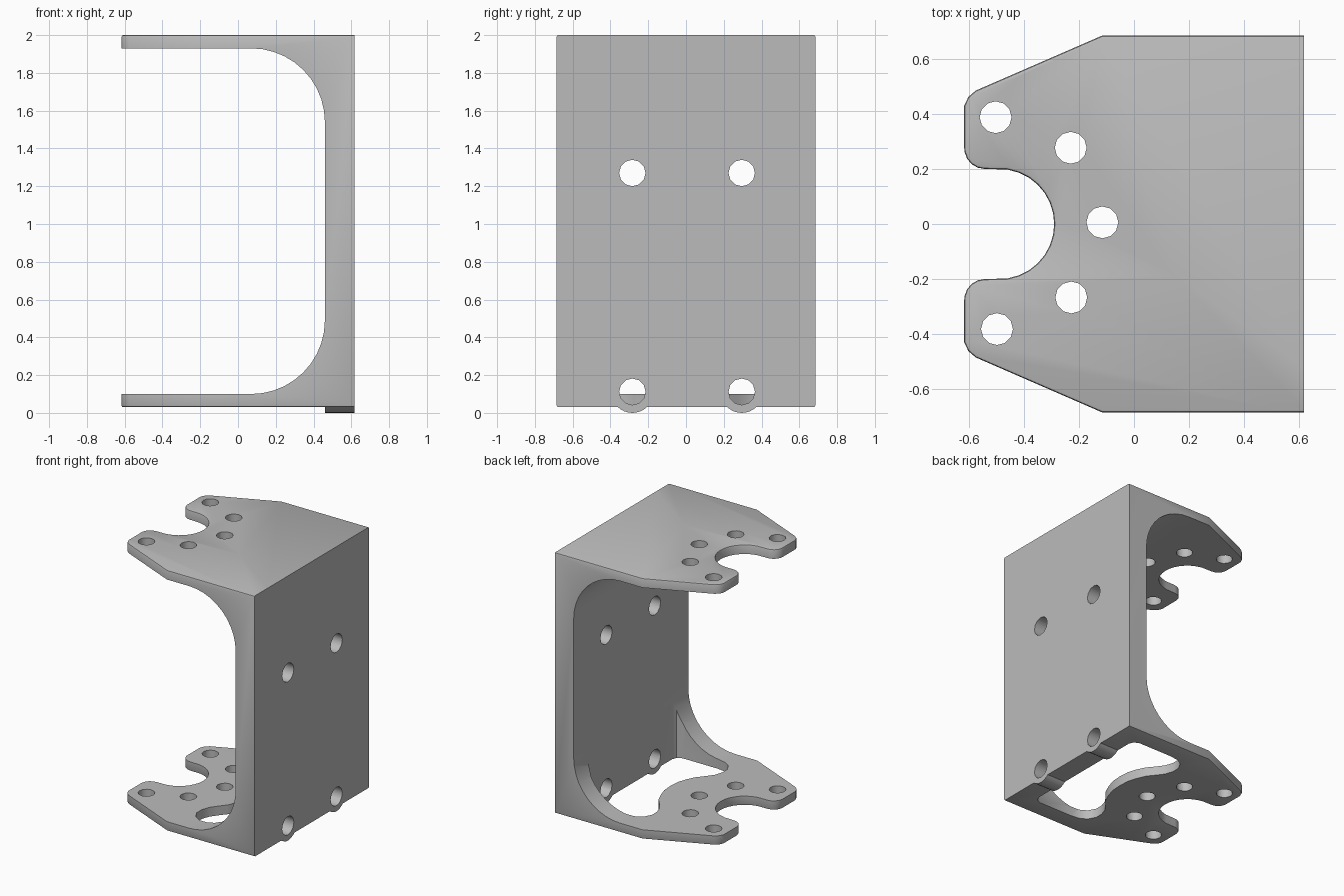
import bpy, bmesh, math
from mathutils import Vector

cube = bpy.data.objects.get("Cube")
if cube:
    bpy.data.objects.remove(cube, do_unlink=True)

X, Y = 0.617, 0.685          # half width and half depth
Z0, Z1 = 0.03, 2.0           # underside and top of the bracket
WALL, PLATE = 0.46, 0.07     # inner wall face, plate thickness
FILLET = 0.39

grey = bpy.data.materials.new("plain_grey")
grey.use_nodes = True
colour = (0.5, 0.5, 0.5, 1)
grey.diffuse_color = colour
grey.node_tree.nodes["Principled BSDF"].inputs["Base Color"].default_value = colour


def arc(cx, cy, r, a0, a1, n):
    """Points along an arc, angles in degrees."""
    angles = [math.radians(a0 + (a1 - a0) * i / n) for i in range(n + 1)]
    return [(cx + r * math.cos(a), cy + r * math.sin(a)) for a in angles]


def prism(name, points, place, sweep, rim=0):
    """Extrude a closed outline; place maps 2D to 3D, rim bevels the end edges."""
    bm = bmesh.new()
    face = bm.faces.new([bm.verts.new(place(*p)) for p in points])
    ext = bmesh.ops.extrude_face_region(bm, geom=[face])
    moved = [v for v in ext["geom"] if isinstance(v, bmesh.types.BMVert)]
    bmesh.ops.translate(bm, verts=moved, vec=sweep)
    bmesh.ops.recalc_face_normals(bm, faces=bm.faces)
    if rim:
        edges = [e for e in bm.edges if abs(e.verts[0].co.z - e.verts[1].co.z) < 1e-5]
        bmesh.ops.bevel(bm, geom=edges, offset=rim, segments=2, profile=0.5,
                        affect='EDGES')
    mesh = bpy.data.meshes.new(name)
    bm.to_mesh(mesh)
    bm.free()
    mesh.materials.append(grey)
    ob = bpy.data.objects.new(name, mesh)
    bpy.context.collection.objects.link(ob)
    return ob


def combine(target, tool, operation):
    """Apply a boolean and discard the tool."""
    tool.hide_render = True
    bpy.context.view_layer.objects.active = target
    mod = target.modifiers.new("cut", 'BOOLEAN')
    mod.operation, mod.solver, mod.object = operation, 'EXACT', tool
    bpy.ops.object.modifier_apply(modifier=mod.name)
    bpy.data.objects.remove(tool, do_unlink=True)


def along_x(x0, x1, y, z, r, n, name):
    return prism(name, arc(y, z, r, 0, 360 - 360 / n, n - 1),
                 lambda u, v: (x0, u, v), (x1 - x0, 0, 0))


def mirrored(half):
    """Complete an outline by mirroring it in y, leaving out centre points."""
    return half + [(x, -y) for x, y in reversed(half) if y > 1e-4]


# C-shaped side profile with filleted inner corners
low, high, fx = Z0 + PLATE, Z1 - PLATE, WALL - FILLET
profile = [(X, Z0), (X, Z1), (-X, Z1), (-X, high)]
profile += arc(fx, high - FILLET, FILLET, 90, 0, 10)
profile += arc(fx, low + FILLET, FILLET, 0, -90, 10)
profile += [(-X, low), (-X, Z0)]
bracket = prism("c_bracket", profile, lambda x, z: (x, -Y - 0.1, z), (0, 2 * Y + 0.2, 0))

# Plan outline: tapered fork with a round notch
half = [(X + 0.1, Y), (-0.115, Y), (-0.575, 0.485), (-0.602, 0.462), (-X, 0.43), (-X, 0.275)]
half += arc(-0.542, 0.275, 0.075, 190, 270, 4)
half += arc(-0.49, 0, 0.2, 80, 0, 7)[1:]
half.insert(-7, (-0.46, 0.198))
plan = prism("plan_outline", mirrored(half), lambda x, y: (x, y, Z0), (0, 0, Z1 - Z0), 0.01)
combine(bracket, plan, 'INTERSECT')

# Wavy opening in the lower plate, leaving a gusset on each side
half = [(WALL, 0.49), (0.447, 0.525), (0.41, 0.545), (0.12, 0.545), (0.05, 0.535),
        (0, 0.505), (-0.03, 0.45), (-0.03, 0.39), (-0.01, 0.33), (0.03, 0.275),
        (0.075, 0.22), (0.105, 0.15), (0.125, 0.08), (0.13, 0)]
opening = prism("opening_cutter", mirrored(half), lambda x, y: (x, y, -0.1), (0, 0, 0.8))
combine(bracket, opening, 'DIFFERENCE')

# Bosses around the lower wall holes, then the wall holes
for y in (-0.284, 0.295):
    combine(bracket, along_x(WALL, X, y, 0.112, 0.112, 32, "boss"), 'UNION')
for y in (-0.284, 0.295):
    for z in (0.112, 1.27):
        combine(bracket, along_x(0.42, 0.7, y, z, 0.07, 12, "wall_hole"), 'DIFFERENCE')

# Five bolt holes through both plates
for x, y in ((-0.503, 0.388), (-0.23, 0.277), (-0.115, 0.006), (-0.228, -0.267), (-0.498, -0.382)):
    hole = prism("bolt_hole", arc(x, y, 0.058, 0, 330, 11),
                 lambda u, v: (u, v, -0.1), (0, 0, 2.2))
    combine(bracket, hole, 'DIFFERENCE')

# Smooth curved faces, keep hard edges
bpy.ops.object.select_all(action='DESELECT')
bracket.select_set(True)
bpy.context.view_layer.objects.active = bracket
bpy.ops.object.shade_smooth_by_angle(angle=math.radians(32))
